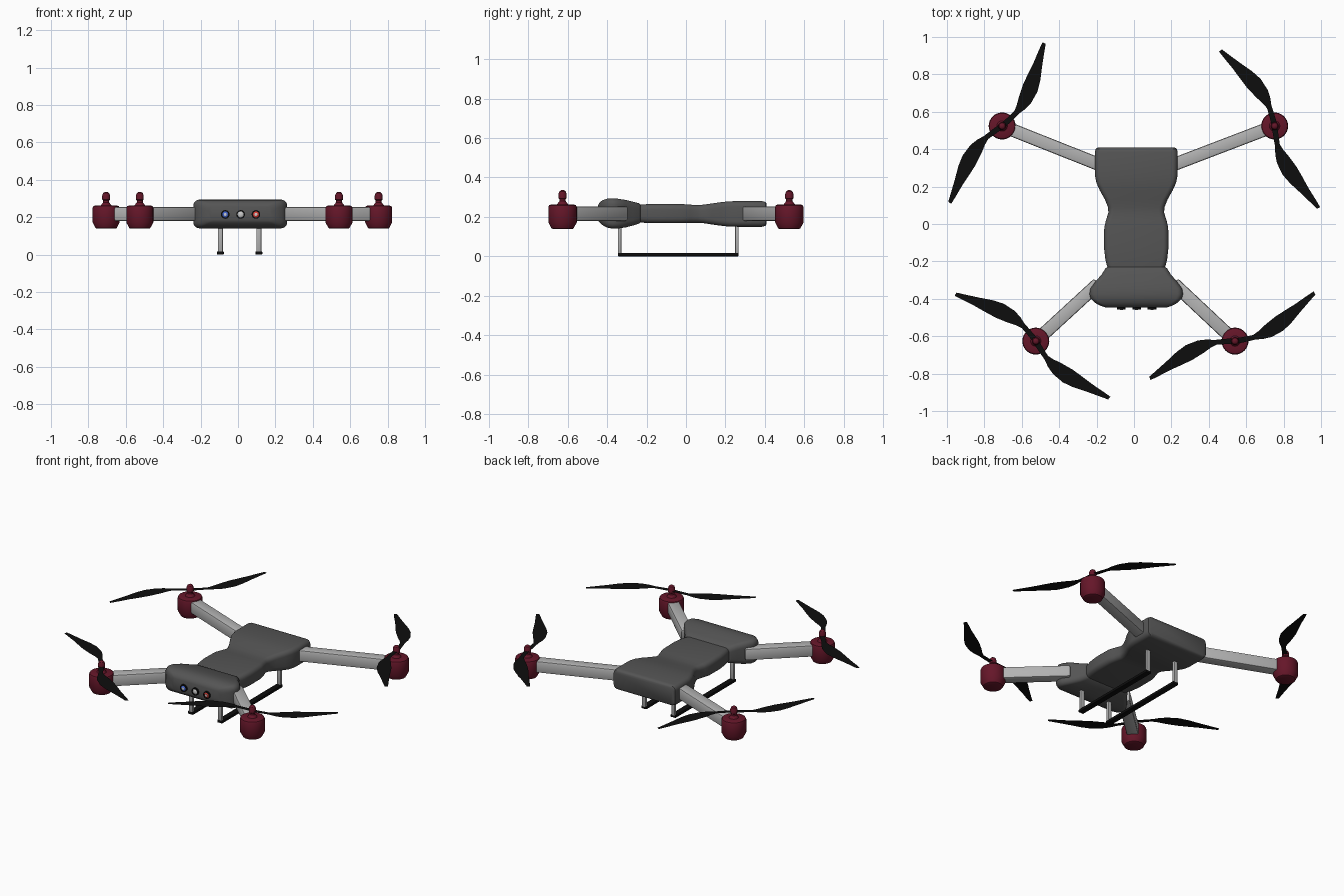
import bpy, bmesh, math
from mathutils import Vector, Matrix

if "Cube" in bpy.data.objects:
    bpy.data.objects.remove(bpy.data.objects["Cube"])


def material(name, rgb):
    m = bpy.data.materials.new(name)
    m.diffuse_color = (*rgb, 1)
    m.use_nodes = True
    m.node_tree.nodes["Principled BSDF"].inputs["Base Color"].default_value = m.diffuse_color
    return m


DARK = material("dark_grey", (0.09, 0.09, 0.09))
LIGHT = material("light_grey", (0.45, 0.45, 0.45))
MAROON = material("maroon", (0.13, 0.008, 0.022))
BLACK = material("black", (0.004, 0.004, 0.004))
BLUE = material("blue", (0.05, 0.12, 0.6))
RED = material("red", (0.7, 0.04, 0.03))
WHITE = material("white", (0.7, 0.7, 0.7))
CX = 0.012  # centre line of the body


def finish(name, bm, mat, angle=None):
    me = bpy.data.meshes.new(name)
    bm.normal_update()
    bm.to_mesh(me)
    bm.free()
    ob = bpy.data.objects.new(name, me)
    bpy.context.collection.objects.link(ob)
    me.materials.append(mat)
    if angle:
        bpy.ops.object.select_all(action='DESELECT')
        ob.select_set(True)
        bpy.context.view_layer.objects.active = ob
        bpy.ops.object.shade_smooth_by_angle(angle=math.radians(angle))
    return ob


def loft(name, sections, mat):
    """Rounded-rectangle sections (y, half width, z low, z high, corner radius)."""
    bm = bmesh.new()
    rings = []
    for y, hw, z0, z1, r in sections:
        ring = []
        corners = [(hw - r, z1 - r), (-hw + r, z1 - r), (-hw + r, z0 + r), (hw - r, z0 + r)]
        for k, (cx, cz) in enumerate(corners):
            for s in range(6):
                a = math.pi / 2 * (k + s / 5)
                ring.append(bm.verts.new((CX + cx + r * math.cos(a), y, cz + r * math.sin(a))))
        rings.append(ring)
    n = len(rings[0])
    for a, b in zip(rings, rings[1:]):
        for i in range(n):
            bm.faces.new((a[i], a[(i + 1) % n], b[(i + 1) % n], b[i]))
    bm.faces.new(rings[0])
    bm.faces.new(rings[-1])
    bmesh.ops.recalc_face_normals(bm, faces=bm.faces)
    return finish(name, bm, mat, 40)


def lathe(name, profile, pos, mat, steps=32, axis_y=False):
    bm = bmesh.new()
    vs = [bm.verts.new((r, 0, z)) for r, z in profile]
    es = [bm.edges.new(p) for p in zip(vs, vs[1:])]
    bmesh.ops.spin(bm, geom=vs + es, cent=(0, 0, 0), axis=(0, 0, 1),
                   angle=2 * math.pi, steps=steps)
    bmesh.ops.remove_doubles(bm, verts=bm.verts, dist=1e-5)
    bmesh.ops.recalc_face_normals(bm, faces=bm.faces)
    if axis_y:
        bmesh.ops.rotate(bm, verts=bm.verts, matrix=Matrix.Rotation(math.pi / 2, 3, 'X'))
    bmesh.ops.translate(bm, verts=bm.verts, vec=pos)
    return finish(name, bm, mat, 30)


def box(name, size, pos, mat, rot=0, bevel=0):
    bm = bmesh.new()
    bmesh.ops.create_cube(bm, size=1)
    bmesh.ops.scale(bm, verts=bm.verts, vec=size)
    if bevel:
        bmesh.ops.bevel(bm, geom=bm.edges[:], offset=bevel, segments=2,
                        profile=0.5, affect='EDGES')
    bmesh.ops.rotate(bm, verts=bm.verts, matrix=Matrix.Rotation(rot, 3, 'Z'))
    bmesh.ops.translate(bm, verts=bm.verts, vec=pos)
    return finish(name, bm, mat, 30)


# Main body: wide rear block narrowing to a waist
loft("body", [
    (0.408, 0.207, 0.162, 0.268, 0.02), (0.402, 0.217, 0.154, 0.276, 0.025),
    (0.385, 0.221, 0.15, 0.28, 0.028), (0.26, 0.221, 0.15, 0.28, 0.028),
    (0.22, 0.213, 0.151, 0.279, 0.028), (0.18, 0.195, 0.155, 0.275, 0.028),
    (0.13, 0.167, 0.162, 0.268, 0.028), (0.09, 0.151, 0.168, 0.262, 0.028),
    (0.06, 0.149, 0.17, 0.26, 0.028), (0.02, 0.162, 0.17, 0.262, 0.028),
    (-0.02, 0.171, 0.168, 0.265, 0.028), (-0.13, 0.172, 0.168, 0.266, 0.028),
    (-0.19, 0.165, 0.169, 0.265, 0.028), (-0.24, 0.152, 0.172, 0.262, 0.028)], DARK)

# Head: swollen front section with a blunt nose
loft("head", [
    (-0.23, 0.155, 0.172, 0.262, 0.025), (-0.238, 0.165, 0.166, 0.269, 0.028),
    (-0.27, 0.185, 0.156, 0.277, 0.03), (-0.305, 0.216, 0.147, 0.286, 0.03),
    (-0.345, 0.245, 0.141, 0.292, 0.03), (-0.375, 0.25, 0.141, 0.294, 0.03),
    (-0.4, 0.243, 0.146, 0.292, 0.03), (-0.42, 0.222, 0.156, 0.286, 0.03),
    (-0.436, 0.195, 0.17, 0.276, 0.03), (-0.446, 0.165, 0.181, 0.26, 0.025)], DARK)

# Nose lights: dark bezel, coloured lens, bright centre
for side, x, mat in (("left", -0.068, BLUE), ("middle", 0.014, WHITE), ("right", 0.096, RED)):
    lathe(side + "_light_bezel", [(0, 0), (0.023, 0), (0.023, 0.026), (0.016, 0.026), (0.016, 0.022), (0, 0.022)],
          (x, -0.43, 0.215), BLACK, 24, True)
    lathe(side + "_light_lens", [(0, 0), (0.016, 0), (0.016, 0.024), (0.01, 0.028), (0, 0.029)],
          (x, -0.43, 0.215), mat, 20, True)
    lathe(side + "_light_centre", [(0.008, 0), (0.008, 0.0292), (0, 0.031)],
          (x, -0.43, 0.215), WHITE, 12, True)

# Landing gear: two skids on four legs
for side, x in (("left", -0.094), ("right", 0.112)):
    box(side + "_skid", (0.036, 0.612, 0.018), (x, -0.04, 0.009), BLACK, bevel=0.004)
    for end, y in (("front", -0.336), ("rear", 0.258)):
        box(f"{side}_{end}_leg", (0.026, 0.017, 0.17), (x, y, 0.097), LIGHT, bevel=0.003)

# Motor profile: tapered bottom, drum, shaft with a cap
MOTOR = [(0, 0.139), (0.05, 0.139), (0.056, 0.142), (0.072, 0.172), (0.072, 0.25),
         (0.068, 0.259), (0.058, 0.263), (0.028, 0.264), (0.022, 0.272), (0.016, 0.28),
         (0.016, 0.29), (0.021, 0.294), (0.021, 0.316), (0.016, 0.329), (0.008, 0.335), (0, 0.336)]
# Blade outline, trailing and leading edge pairs: (x, y low, y high)
BLADE = [(0, -0.017, 0.015), (0.05, -0.034, -0.004), (0.1, -0.05, -0.022),
         (0.135, -0.068, -0.019), (0.18, -0.082, -0.009), (0.25, -0.085, 0.001),
         (0.31, -0.071, 0.003), (0.38, -0.046, 0.004), (0.45, -0.023, 0.009), (0.497, -0.008, 0.011)]


def propeller(name, hub, tip_angle):
    bm = bmesh.new()
    for k, turn in enumerate((0, 172.5)):
        rot = Matrix.Rotation(math.radians(tip_angle + turn), 3, 'Z')
        z = 0.302 + 0.0005 * k
        rows = [[bm.verts.new(rot @ Vector((x, y, 0)) + Vector((*hub, z))) for y in (lo, hi)]
                for x, lo, hi in BLADE]
        for a, b in zip(rows, rows[1:]):
            bm.faces.new((a[0], b[0], b[1], a[1]))
    return finish(name, bm, BLACK)


# Four rotor units: hub, inner arm end, propeller angle
for name, hub, root, angle in (
        ("front_left", (-0.525, -0.626), (-0.19, -0.318), 149.5),
        ("front_right", (0.54, -0.626), (0.212, -0.318), 31),
        ("rear_left", (-0.705, 0.524), (-0.12, 0.292), 63),
        ("rear_right", (0.752, 0.524), (0.145, 0.292), 125.5)):
    d = Vector(hub) - Vector(root)
    mid = (Vector(hub) + Vector(root)) / 2
    box(name + "_arm", (d.length, 0.07, 0.074), (*mid, 0.217), LIGHT,
        math.atan2(d.y, d.x), 0.01)
    lathe(name + "_motor", MOTOR, (*hub, 0), MAROON)
    propeller(name + "_propeller", hub, angle)
